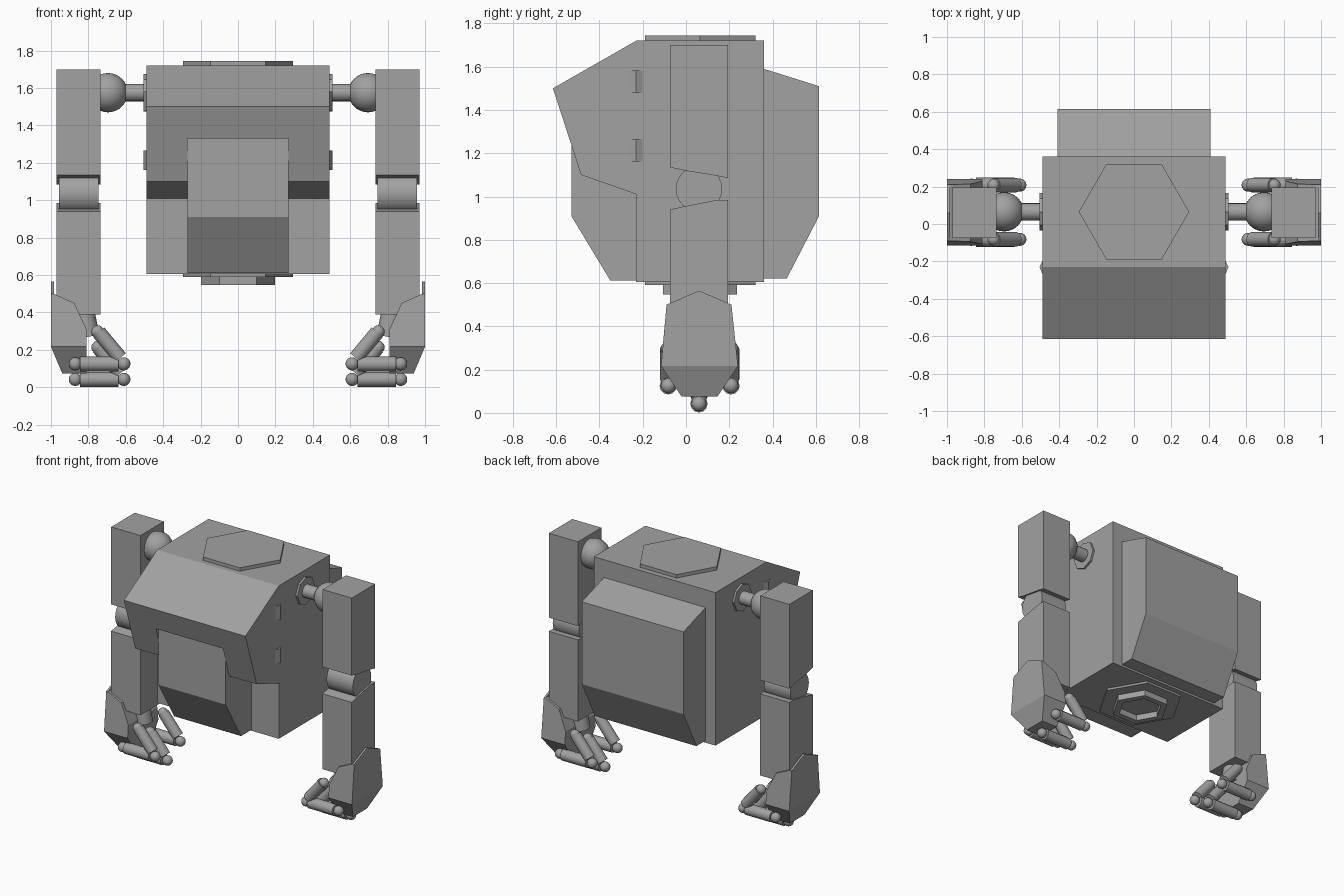
import bpy, bmesh, math
from mathutils import Vector, Matrix

if "Cube" in bpy.data.objects:
    bpy.data.objects.remove(bpy.data.objects["Cube"])

grey = bpy.data.materials.new("grey")
grey.diffuse_color = (0.36, 0.36, 0.36, 1)
grey.use_nodes = True
grey.node_tree.nodes["Principled BSDF"].inputs["Base Color"].default_value = grey.diffuse_color


def finish(name, bm, mirror=False, smooth=False):
    bmesh.ops.recalc_face_normals(bm, faces=bm.faces)
    mesh = bpy.data.meshes.new(name)
    bm.to_mesh(mesh)
    bm.free()
    mesh.materials.append(grey)
    ob = bpy.data.objects.new(name, mesh)
    bpy.context.collection.objects.link(ob)
    if smooth:
        bpy.ops.object.select_all(action='DESELECT')
        ob.select_set(True)
        bpy.context.view_layer.objects.active = ob
        bpy.ops.object.shade_smooth_by_angle(angle=math.radians(50))
    if mirror:
        ob.modifiers.new("mirror", 'MIRROR')
    return ob


def prism(name, profile, x0, x1, mirror=False):
    """Side profile of (y, z) points extruded from x0 to x1."""
    bm = bmesh.new()
    face = bm.faces.new([bm.verts.new((x0, y, z)) for y, z in profile])
    out = bmesh.ops.extrude_face_region(bm, geom=[face])
    verts = [v for v in out["geom"] if isinstance(v, bmesh.types.BMVert)]
    bmesh.ops.translate(bm, vec=(x1 - x0, 0, 0), verts=verts)
    return finish(name, bm, mirror)


def add_rod(bm, a, b, r, sides):
    a, b = Vector(a), Vector(b)
    d = b - a
    rot = d.to_track_quat('Z', 'Y').to_matrix().to_4x4()
    bmesh.ops.create_cone(bm, cap_ends=True, segments=sides, radius1=r, radius2=r,
                          depth=d.length, matrix=Matrix.Translation((a + b) / 2) @ rot)


def add_ball(bm, c, r, u=16, v=10):
    bmesh.ops.create_uvsphere(bm, u_segments=u, v_segments=v, radius=r,
                              matrix=Matrix.Translation(c))


def rod(name, a, b, r, sides, mirror=False, smooth=False):
    bm = bmesh.new()
    add_rod(bm, a, b, r, sides)
    return finish(name, bm, mirror, smooth)


def hexagon(r):
    return [(r * math.cos(i * math.pi / 3), 0.065 + r * math.sin(i * math.pi / 3))
            for i in range(6)]


def hex_plate(name, r, z0, z1, hole=0):
    """Six-sided plate, or a ring when a hole radius is given."""
    bm = bmesh.new()
    loops = [(r, z0), (r, z1)] + ([(hole, z1), (hole, z0)] if hole else [])
    rings = [[bm.verts.new((x, y, z)) for x, y in hexagon(q)] for q, z in loops]
    n = len(rings)
    for k in range(n if hole else n - 1):
        a, b = rings[k], rings[(k + 1) % n]
        for i in range(6):
            j = (i + 1) % 6
            bm.faces.new((a[i], a[j], b[j], b[i]))
    if not hole:
        bm.faces.new(rings[0])
        bm.faces.new(rings[1])
    return finish(name, bm)


# Torso block, backpack and belly plate
prism("torso", [(-0.23, 0.605), (-0.23, 1.72), (0.36, 1.72), (0.36, 0.605)], -0.49, 0.49)
prism("backpack", [(0.36, 0.62), (0.36, 1.59), (0.615, 1.51), (0.615, 0.91), (0.465, 0.62)],
      -0.41, 0.41)
prism("belly_plate", [(-0.23, 0.612), (-0.23, 1.36), (-0.53, 1.36), (-0.53, 0.91), (-0.35, 0.612)],
      -0.27, 0.27)

# Overhanging chest with a notch around the belly plate
chest = prism("chest", [(-0.23, 1.72), (-0.615, 1.50), (-0.485, 1.10), (-0.23, 1.01)], -0.49, 0.49)
cutter = prism("notch_cutter", [(-0.26, 0.9), (-0.26, 1.33), (-0.8, 1.33), (-0.8, 0.9)], -0.27, 0.27)
cutter.hide_render = True
cutter.hide_viewport = True
cut = chest.modifiers.new("notch", 'BOOLEAN')
cut.operation = 'DIFFERENCE'
cut.solver = 'EXACT'
cut.object = cutter

# Hexagonal neck and waist fittings
hex_plate("neck_plate", 0.295, 1.72, 1.745)
hex_plate("waist_plate", 0.295, 0.59, 0.605)
hex_plate("waist_ring", 0.197, 0.547, 0.59, hole=0.15)

# Side hinges
for name, z in (("lower_hinge", 1.215), ("upper_hinge", 1.53)):
    bm = bmesh.new()
    pts = [(x, y, z + h) for x, y in ((0.48, -0.29), (0.505, -0.23), (0.48, -0.18))
           for h in (-0.052, 0.052)]
    bmesh.ops.convex_hull(bm, input=[bm.verts.new(p) for p in pts])
    finish(name, bm, mirror=True)

# Shoulder socket, shaft and ball
Y, SZ = 0.065, 1.575
rod("shoulder_socket", (0.485, Y, SZ), (0.505, Y, SZ), 0.1, 8, mirror=True)
rod("shoulder_shaft", (0.49, Y, SZ), (0.64, Y, SZ), 0.047, 16, mirror=True, smooth=True)
bm = bmesh.new()
add_ball(bm, (0.695, Y, SZ), 0.105, 24, 16)
finish("shoulder_ball", bm, mirror=True, smooth=True)

# Arm: upper block, elbow drum, forearm block
prism("upper_arm", [(-0.075, 1.70), (0.195, 1.70), (0.195, 1.085), (0.147, 1.095),
                    (-0.005, 1.12), (-0.075, 1.135)], 0.735, 0.97, mirror=True)
rod("elbow", (0.747, 0.06, 1.035), (0.958, 0.06, 1.035), 0.107, 24, mirror=True, smooth=True)
prism("forearm", [(-0.075, 0.94), (-0.005, 0.955), (0.147, 0.985), (0.195, 0.985),
                  (0.195, 0.39), (-0.075, 0.39)], 0.735, 0.97, mirror=True)
rod("wrist", (0.83, 0.06, 0.42), (0.80, 0.06, 0.27), 0.06, 12, mirror=True, smooth=True)

# Palm block tapering toward the knuckles, and plate on the back of the hand
bm = bmesh.new()
pts = []
for x, z, y0, y1 in ((1.0, 0.50, -0.09, 0.21), (0.985, 0.50, -0.09, 0.21),
                     (0.875, 0.45, -0.094, 0.214), (0.81, 0.31, -0.107, 0.23),
                     (0.81, 0.217, -0.115, 0.24), (1.0, 0.217, -0.115, 0.24),
                     (0.81, 0.075, -0.02, 0.145), (0.94, 0.075, -0.02, 0.145)):
    pts += [bm.verts.new((x, y0, z)), bm.verts.new((x, y1, z))]
bmesh.ops.convex_hull(bm, input=pts)
bmesh.ops.dissolve_limit(bm, angle_limit=math.radians(3), verts=bm.verts, edges=bm.edges)
finish("palm", bm, mirror=True)
prism("hand_back_plate", [(-0.09, 0.50), (0.06, 0.565), (0.21, 0.50), (0.21, 0.45), (-0.09, 0.45)],
      0.985, 1.0, mirror=True)

# Three curled fingers: knuckle, straight segment, joint and folded tip
for name, y, z in (("front_finger", -0.082, 0.125), ("middle_finger", 0.06, 0.042),
                   ("rear_finger", 0.208, 0.125)):
    bm = bmesh.new()
    add_ball(bm, (0.87, y, z), 0.035)
    add_rod(bm, (0.845, y, z), (0.64, y, z), 0.04, 12)
    add_ball(bm, (0.61, y, z), 0.035)
    add_rod(bm, (0.63, y, z + 0.032), (0.745, y, z + 0.17), 0.039, 12)
    add_ball(bm, (0.75, y, z + 0.172), 0.034)
    finish(name, bm, mirror=True, smooth=True)
